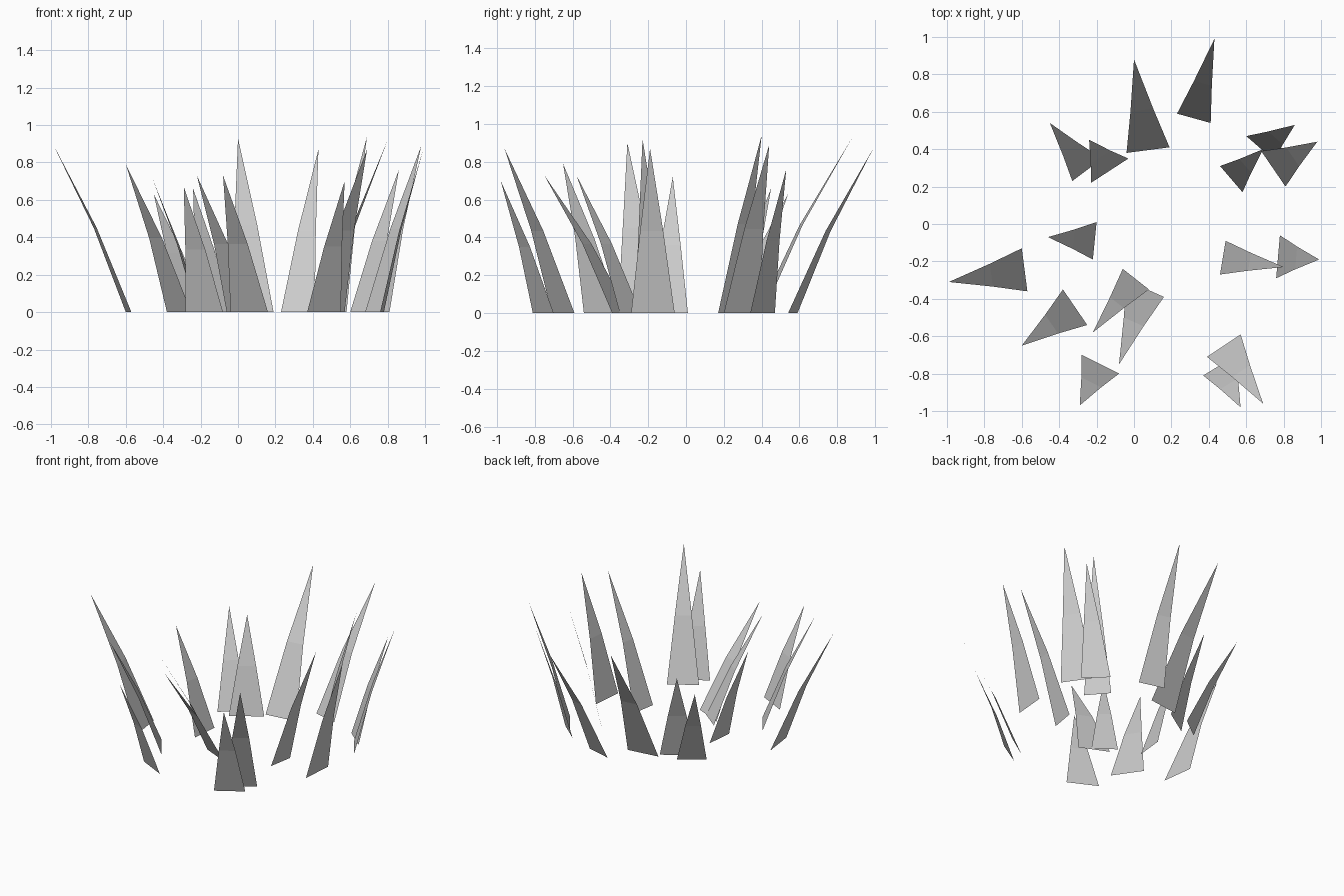
import bpy
import bmesh
from mathutils import Vector

# Remove the default cube if present
default_cube = bpy.data.objects.get("Cube")
if default_cube:
    bpy.data.objects.remove(default_cube, do_unlink=True)


def make_material(name, colour):
    material = bpy.data.materials.new(name)
    material.use_nodes = True
    material.diffuse_color = colour
    shader = next(n for n in material.node_tree.nodes if n.type == 'BSDF_PRINCIPLED')
    shader.inputs["Base Color"].default_value = colour
    shader.inputs["Roughness"].default_value = 1
    return material


grey = make_material("plain grey", (.6, .6, .6, 1))

BEND_HEIGHT = .5    # share of the height where a blade folds
BEND_REACH = .44    # share of the outward lean reached at the fold
BEND_WIDTH = .53    # share of the base width left at the fold


def make_blade(name, corner_a, corner_b, tip):
    """Flat grass blade: a tapered lower quad and a pointed upper triangle."""
    base_a = Vector((*corner_a, 0))
    base_b = Vector((*corner_b, 0))
    point = Vector(tip)
    root = (base_a + base_b) / 2
    half_edge = (base_b - base_a) / 2

    fold = root.lerp(point, BEND_REACH)
    fold.z = point.z * BEND_HEIGHT

    bm = bmesh.new()
    low_a, low_b, mid_b, mid_a, top = [
        bm.verts.new(co) for co in (
            base_a, base_b,
            fold + half_edge * BEND_WIDTH,
            fold - half_edge * BEND_WIDTH,
            point)]
    bm.faces.new((low_a, low_b, mid_b, mid_a))
    bm.faces.new((mid_a, mid_b, top))

    # Point the upper side of every face towards the sky
    for face in bm.faces:
        face.normal_update()
        if face.normal.z < 0:
            face.normal_flip()

    mesh = bpy.data.meshes.new(name)
    bm.to_mesh(mesh)
    bm.free()
    mesh.materials.append(grey)
    blade = bpy.data.objects.new(name, mesh)
    bpy.context.collection.objects.link(blade)
    return blade


# Each blade: two root corners on the ground, then the tip
blades = {
    "back": [
        ((-.04, .38), (.19, .41), (0, .88, .93)),
        ((.23, .59), (.41, .54), (.43, .99, .87)),
        ((-.33, .23), (-.17, .35), (-.45, .54, .63)),
        ((-.23, .22), (-.03, .35), (-.24, .45, .66)),
    ],
    "back_left": [
        ((.6, .47), (.75, .34), (.86, .53, .76)),
        ((.68, .39), (.81, .2), (.98, .44, .89)),
        ((.46, .31), (.58, .17), (.69, .4, .94)),
    ],
    "right": [
        ((-.2, .01), (-.22, -.19), (-.46, -.07, .72)),
        ((-.6, -.13), (-.57, -.36), (-.99, -.31, .9)),
        ((-.38, -.35), (-.25, -.54), (-.6, -.65, .79)),
    ],
    "front": [
        ((-.06, -.24), (.08, -.35), (-.22, -.58, .73)),
        ((.16, -.39), (-.04, -.3), (-.08, -.75, .73)),
        ((-.28, -.7), (-.08, -.8), (-.29, -.97, .67)),
    ],
    "front_left": [
        ((.37, -.81), (.55, -.7), (.57, -.98, .7)),
        ((.39, -.71), (.57, -.59), (.69, -.96, .87)),
    ],
    "left": [
        ((.49, -.09), (.46, -.27), (.8, -.23, .92)),
        ((.78, -.06), (.76, -.29), (.99, -.19, .87)),
    ],
}

# Grow the tuft group by group
for side, group in blades.items():
    for number, (corner_a, corner_b, tip) in enumerate(group, start=1):
        make_blade(f"grass_blade_{side}_{number}", corner_a, corner_b, tip)
